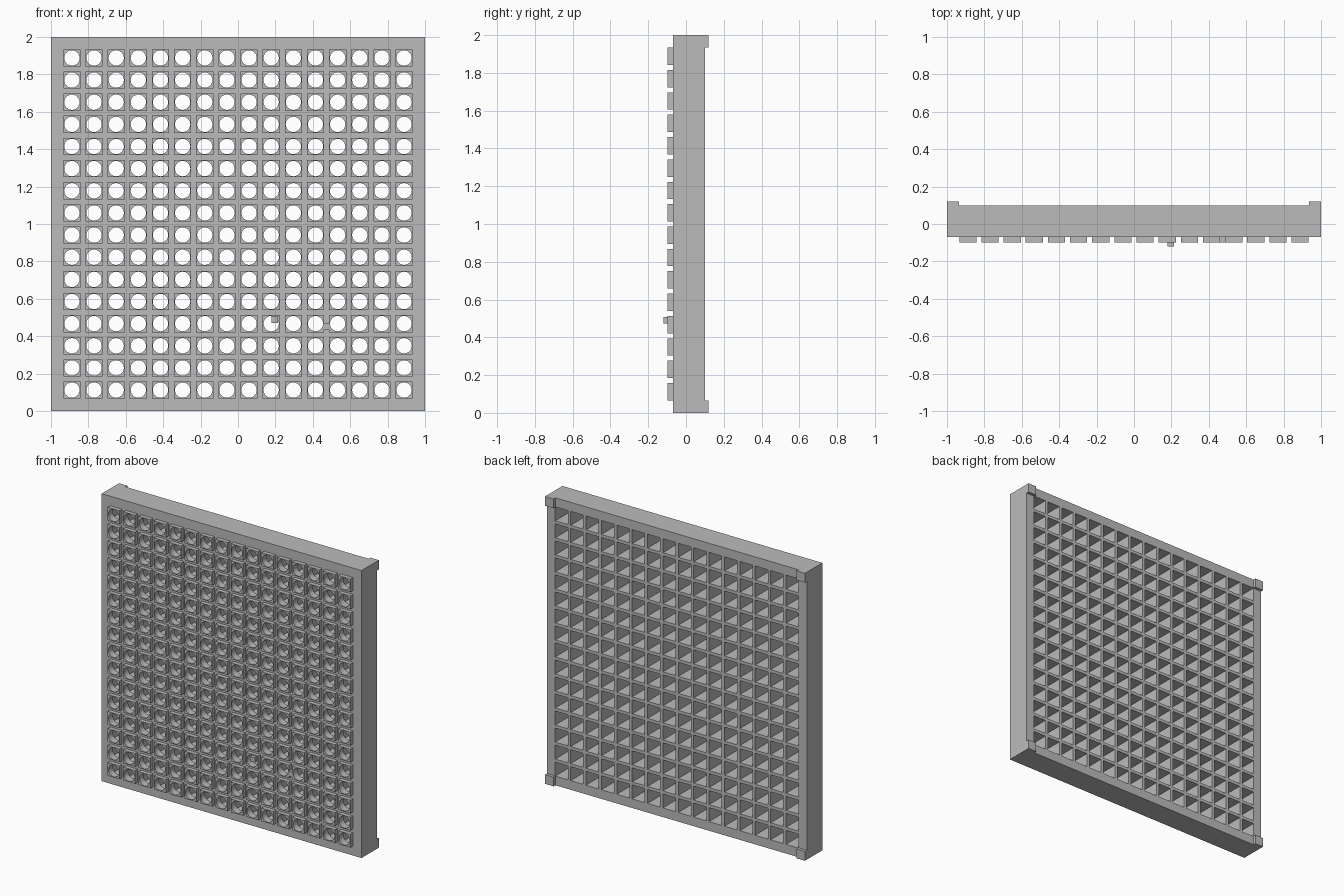
import bpy, bmesh, math

if "Cube" in bpy.data.objects:
    bpy.data.objects.remove(bpy.data.objects["Cube"])

COUNT = 16
PITCH = 0.1184
FRONT, BACK, TILE_FRONT, WEB = -0.07, 0.10, -0.098, -0.05
TILE, HOLE, CELL = 0.046, 0.041, 0.0485

grey = bpy.data.materials.new("plain grey")
grey.use_nodes = True
grey.diffuse_color = (0.5, 0.5, 0.5, 1)
grey.node_tree.nodes["Principled BSDF"].inputs["Base Color"].default_value = (0.5, 0.5, 0.5, 1)


def add_object(name, bm):
    mesh = bpy.data.meshes.new(name)
    bm.to_mesh(mesh)
    bm.free()
    mesh.materials.append(grey)
    obj = bpy.data.objects.new(name, mesh)
    bpy.context.collection.objects.link(obj)
    return obj


def outline(bm, half, y, sides, square=True):
    """Closed loop in the XZ plane, either a square or a circle."""
    loop = []
    for i in range(sides):
        a = math.pi / 4 + math.tau * i / sides
        c, s = math.cos(a), math.sin(a)
        r = half / max(abs(c), abs(s)) if square else half
        loop.append(bm.verts.new((r * c, y, r * s)))
    return loop


def skin(bm, loops):
    """Join each loop to the next with quads."""
    for a, b in zip(loops, loops[1:]):
        n = len(a)
        for i in range(n):
            j = (i + 1) % n
            bm.faces.new((a[i], a[j], b[j], b[i]))


def box(name, x, y, z):
    bm = bmesh.new()
    bmesh.ops.create_cube(bm, size=1)
    for v in bm.verts:
        v.co = [(lo + hi) / 2 + k * (hi - lo) for k, (lo, hi) in zip(v.co, (x, y, z))]
    return add_object(name, bm)


# Repeating cell: raised tile with a round hole, opening into a square well
bm = bmesh.new()
half = PITCH / 2
skin(bm, [
    outline(bm, half, FRONT, 24),
    outline(bm, TILE, FRONT, 24),
    outline(bm, TILE, TILE_FRONT, 24),
    outline(bm, HOLE, TILE_FRONT, 24, False),
    outline(bm, HOLE, WEB, 24, False),
    outline(bm, CELL, WEB, 24),
    outline(bm, CELL, BACK, 24),
    outline(bm, half, BACK, 24),
])
grid = add_object("cell_grid", bm)
start = -PITCH * (COUNT - 1) / 2
grid.location = (start, 0, 1 + start)
for axis in (0, 2):
    array = grid.modifiers.new("repeat", 'ARRAY')
    array.count = COUNT
    array.use_relative_offset = False
    array.use_constant_offset = True
    offset = [0, 0, 0]
    offset[axis] = PITCH
    array.constant_offset_displace = offset
bpy.context.view_layer.objects.active = grid
grid.select_set(True)
bpy.ops.object.shade_smooth_by_angle(angle=math.radians(30))

# Outer frame around the grid
bm = bmesh.new()
inner = COUNT * half
skin(bm, [
    outline(bm, inner, BACK, 4),
    outline(bm, 1, BACK, 4),
    outline(bm, 1, FRONT, 4),
    outline(bm, inner, FRONT, 4),
])
add_object("outer_frame", bm).location.z = 1

# Corner feet on the back
for side, x in (("right", (-1, -0.935)), ("left", (0.935, 1))):
    for level, z in (("bottom", (0, 0.065)), ("top", (1.935, 2))):
        box(f"{level}_{side}_foot", x, (BACK, 0.12), z)

# Small nub over one hole, and a bridge between two tiles
box("small_nub", (0.178, 0.213), (-0.12, TILE_FRONT), (0.472, 0.507))
box("tile_bridge", (0.458, 0.489), (TILE_FRONT, FRONT), (0.435, 0.472))
